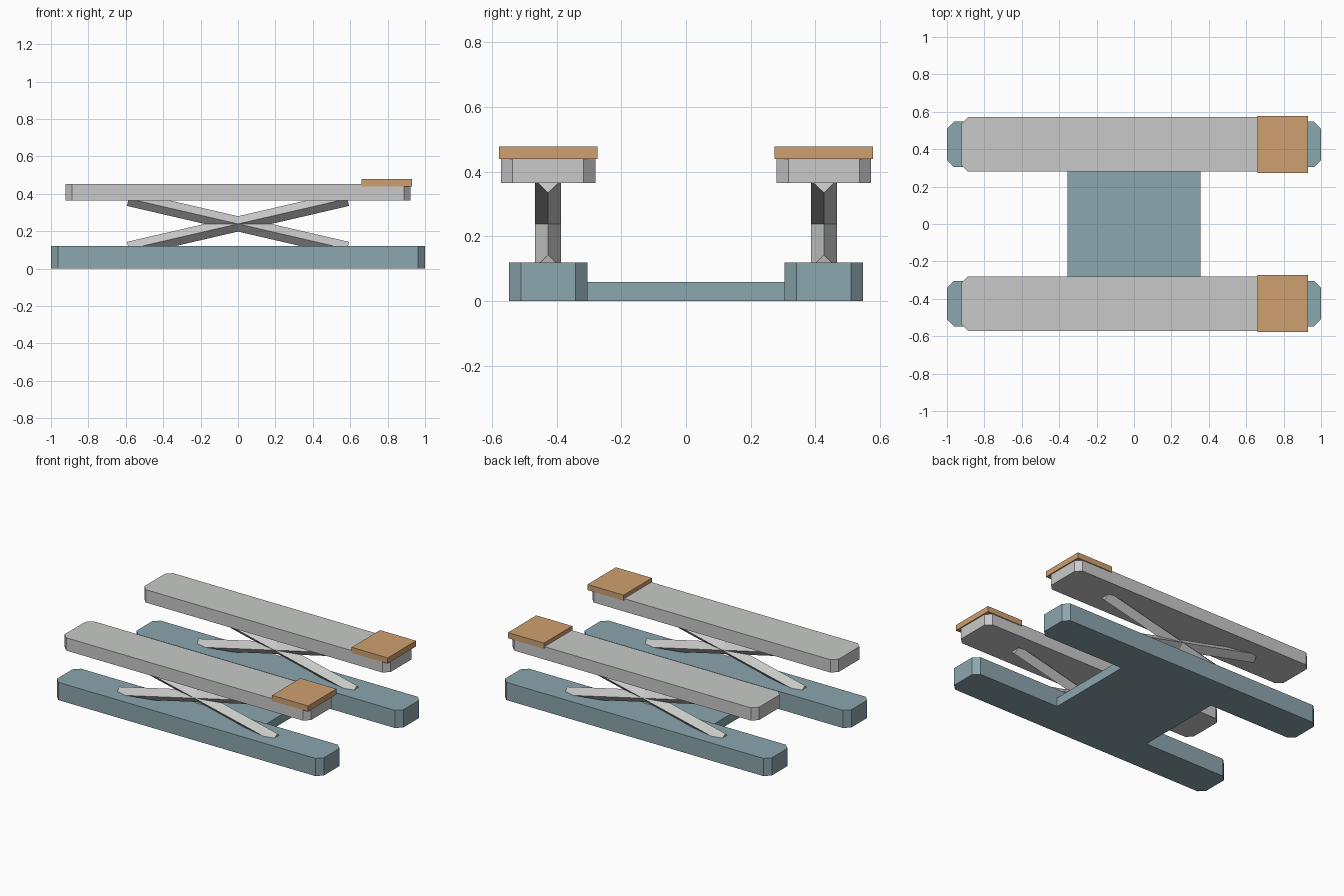
import bpy, bmesh
from math import radians
from mathutils import Matrix

cube = bpy.data.objects.get("Cube")
if cube:
    bpy.data.objects.remove(cube, do_unlink=True)


def material(name, rgb):
    m = bpy.data.materials.new(name)
    m.use_nodes = True
    m.diffuse_color = (*rgb, 1)
    m.node_tree.nodes["Principled BSDF"].inputs["Base Color"].default_value = (*rgb, 1)
    return m


blue = material("blue_grey_paint", (0.26, 0.385, 0.425))
grey = material("light_grey_metal", (0.58, 0.59, 0.58))
tan = material("tan_pad", (0.62, 0.35, 0.16))


def finish(name, bm, mat):
    mesh = bpy.data.meshes.new(name)
    bm.to_mesh(mesh)
    bm.free()
    mesh.materials.append(mat)
    ob = bpy.data.objects.new(name, mesh)
    bpy.context.collection.objects.link(ob)
    return ob


def box(name, x, y, z, mat, chamfer=0):
    """Box from min/max pairs, with optional chamfered vertical edges."""
    bm = bmesh.new()
    size = [b - a for a, b in (x, y, z)]
    mid = [(a + b) / 2 for a, b in (x, y, z)]
    bmesh.ops.create_cube(bm, size=1, matrix=Matrix.Translation(mid) @ Matrix.Diagonal((*size, 1)))
    if chamfer:
        upright = [e for e in bm.edges
                   if abs(e.verts[0].co.z - e.verts[1].co.z) > size[2] / 2]
        bmesh.ops.bevel(bm, geom=upright, offset=chamfer, segments=1, affect='EDGES')
    return finish(name, bm, mat)


def scissor_bar(name, y, tilt):
    """Diamond-section bar lying along x, tilted about y."""
    bm = bmesh.new()
    bmesh.ops.create_cone(bm, cap_ends=True, segments=4, radius1=0.04, radius2=0.04, depth=1.2,
                          matrix=Matrix.Rotation(radians(90), 4, 'Y'))
    bm.transform(Matrix.Translation((0, y, 0.239)) @ Matrix.Rotation(radians(tilt), 4, 'Y'))
    return finish(name, bm, grey)


# Plate joining the two base rails
box("base_plate", (-0.355, 0.355), (-0.305, 0.305), (0, 0.06), blue)

# One lifting track on each side
for side, y in (("front", -0.426), ("back", 0.426)):
    box(side + "_base_rail", (-1, 1), (y - 0.121, y + 0.121), (0, 0.12), blue, 0.037)
    box(side + "_platform", (-0.923, 0.923), (y - 0.146, y + 0.146), (0.365, 0.452), grey, 0.036)
    box(side + "_wheel_pad", (0.66, 0.93), (y - 0.152, y + 0.152), (0.44, 0.478), tan)
    for way, tilt in (("rising", -13), ("falling", 13)):
        scissor_bar(f"{side}_{way}_bar", y, tilt)
